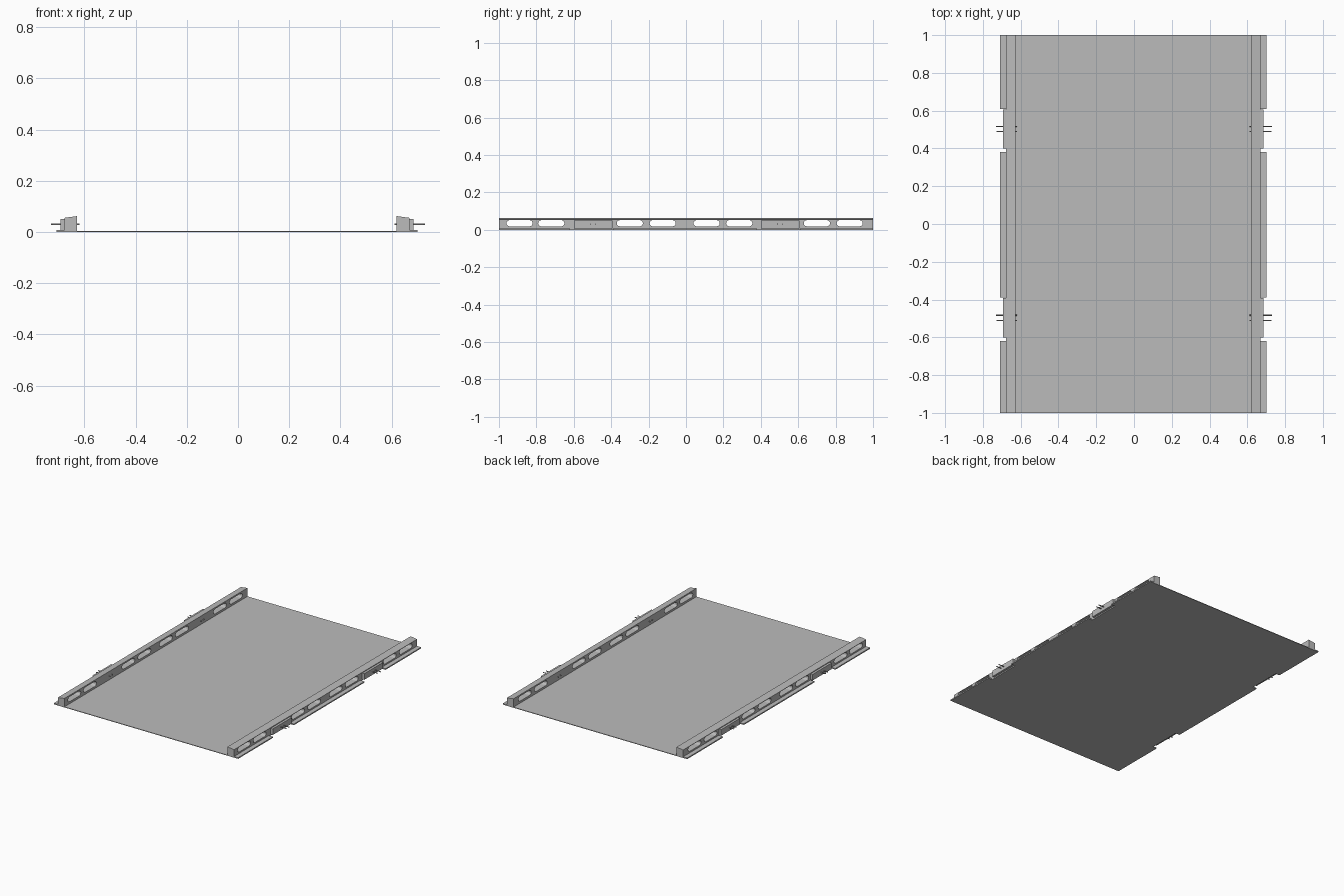
import bpy, bmesh, math

if "Cube" in bpy.data.objects:
    bpy.data.objects.remove(bpy.data.objects["Cube"])

grey = bpy.data.materials.new("light_grey")
grey.diffuse_color = (0.5, 0.5, 0.5, 1)
grey.use_nodes = True
grey.node_tree.nodes["Principled BSDF"].inputs["Base Color"].default_value = grey.diffuse_color


def prism(name, pts, axis, lo, hi, mat=grey):
    """Extrude a 2D outline along x (pts = y,z), y (pts = x,z) or z (pts = x,y)."""
    place = {'x': lambda p, t: (t, p[0], p[1]),
             'y': lambda p, t: (p[0], t, p[1]),
             'z': lambda p, t: (p[0], p[1], t)}[axis]
    bm = bmesh.new()
    a = [bm.verts.new(place(p, lo)) for p in pts]
    b = [bm.verts.new(place(p, hi)) for p in pts]
    n = len(pts)
    bm.faces.new(a)
    bm.faces.new(b[::-1])
    for i in range(n):
        bm.faces.new((a[i], b[i], b[(i + 1) % n], a[(i + 1) % n]))
    bmesh.ops.recalc_face_normals(bm, faces=bm.faces)
    me = bpy.data.meshes.new(name)
    bm.to_mesh(me)
    bm.free()
    ob = bpy.data.objects.new(name, me)
    bpy.context.collection.objects.link(ob)
    me.materials.append(mat)
    return ob


def box(name, x0, x1, y0, y1, z0, z1):
    x0, x1 = sorted((x0, x1))
    return prism(name, [(x0, y0), (x1, y0), (x1, y1), (x0, y1)], 'z', z0, z1)


CX = -0.004                       # rails sit a touch left of centre
SLOTS = [-0.89, -0.72, -0.30, -0.125, 0.11, 0.285, 0.70, 0.875]
FLANGES = [(-1, -0.62), (-0.39, 0.38), (0.61, 1)]


def slot_outline(yc, zc=0.035, half=0.07, h=0.017, steps=6):
    pts = []
    for side in (1, -1):
        for i in range(steps + 1):
            t = math.radians(-90 + 180 * i / steps)
            pts.append((yc + side * (half - h + h * math.cos(t)),
                        zc + side * h * math.sin(t)))
    return pts


# floor sheet
box("floor_sheet", CX - 0.674, CX + 0.674, -1, 1, 0, 0.004)

for s, side in ((-1, "left"), (1, "right")):
    X = lambda v: CX + s * v
    # side rail with sloping top and through slots
    rail = prism(side + "_rail",
                 [(X(0.624), 0.003), (X(0.674), 0.003), (X(0.674), 0.055), (X(0.624), 0.062)],
                 'y', -1, 1)
    for i, yc in enumerate(SLOTS):
        cut = prism(f"{side}_slot_cutter_{i}", slot_outline(yc), 'x', X(0.65) - 0.06, X(0.65) + 0.06)
        m = rail.modifiers.new("slot", 'BOOLEAN')
        m.operation, m.solver, m.object = 'DIFFERENCE', 'EXACT', cut
    # apply the cuts and drop the cutters
    dg = bpy.context.evaluated_depsgraph_get()
    me = bpy.data.meshes.new_from_object(rail.evaluated_get(dg))
    rail.modifiers.clear()
    rail.data = me
    for ob in [o for o in bpy.data.objects if "cutter" in o.name]:
        bpy.data.objects.remove(ob)

    # outer flanges, notched at the clips
    for i, (y0, y1) in enumerate(FLANGES):
        box(f"{side}_flange_{i}", X(0.672), X(0.705), y0, y1, 0, 0.008)

    # clip housings with paired pins
    for j, yc in enumerate((-0.5, 0.5)):
        box(f"{side}_clip_{j}", X(0.672), X(0.690), yc - 0.10, yc + 0.107, 0.008, 0.05)
        for k, (dy, out) in enumerate(((0.017, 0.73), (-0.011, 0.727))):
            ring = [(yc + dy + 0.003 * math.cos(a * math.pi / 4),
                     0.03 + 0.003 * math.sin(a * math.pi / 4)) for a in range(8)]
            ends = sorted((X(0.615), s * out))
            prism(f"{side}_pin_{j}_{k}", ring, 'x', *ends)
